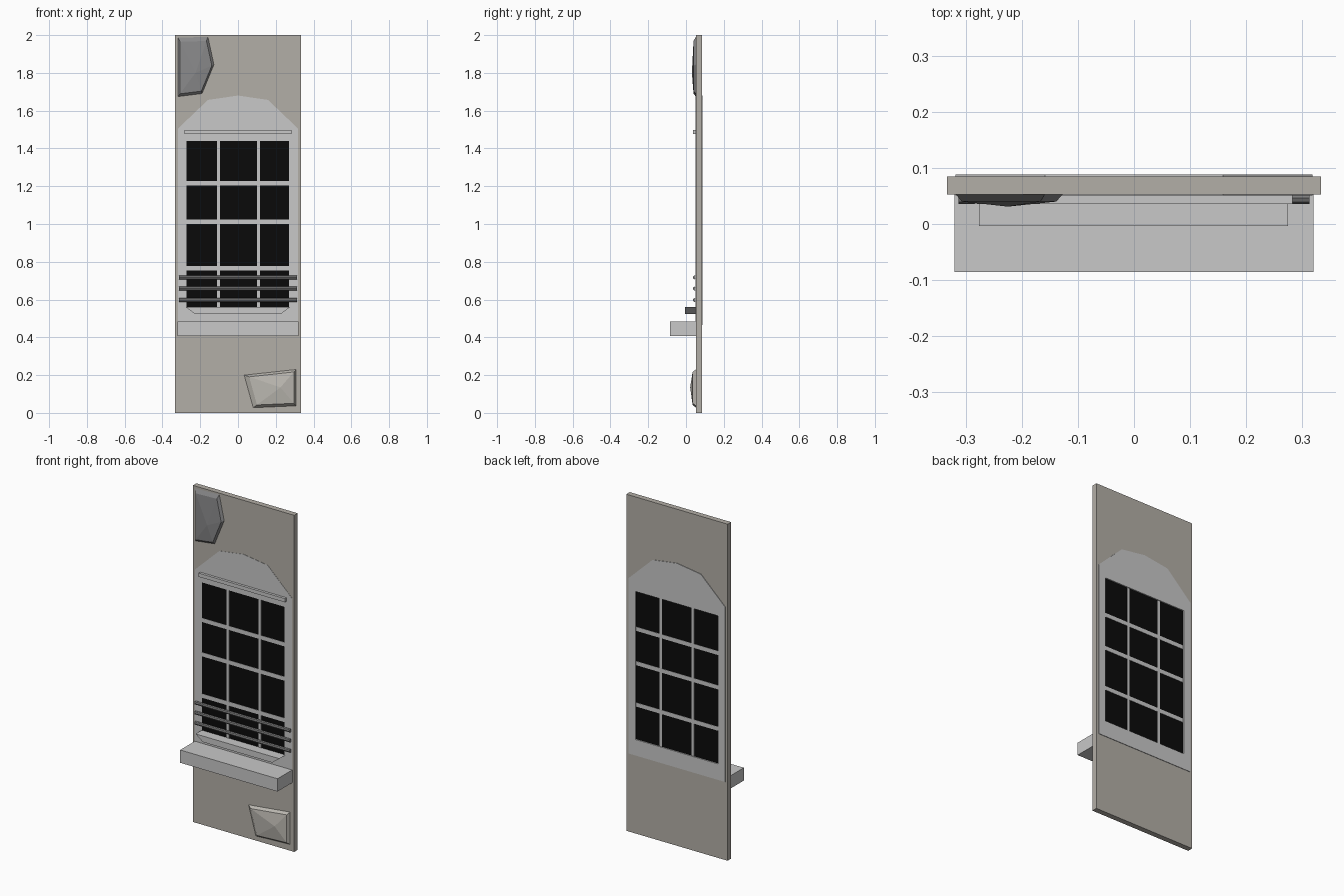
import bpy, bmesh, math
from mathutils import Matrix

if "Cube" in bpy.data.objects:
    bpy.data.objects.remove(bpy.data.objects["Cube"])


def mat(name, r, g, b):
    m = bpy.data.materials.new(name)
    m.diffuse_color = (r, g, b, 1)
    m.use_nodes = True
    m.node_tree.nodes["Principled BSDF"].inputs["Base Color"].default_value = m.diffuse_color
    return m


WALL = mat("warm_grey_plaster", 0.45, 0.425, 0.385)
TRIM = mat("light_grey_trim", 0.58, 0.58, 0.58)
GLASS = mat("black_glass", 0.003, 0.003, 0.003)
IRON = mat("grey_iron", 0.2, 0.2, 0.2)
DARK = mat("dark_grey_stone", 0.25, 0.25, 0.255)
PALE = mat("pale_stone", 0.50, 0.48, 0.44)


def finish(bm, name, material):
    bmesh.ops.recalc_face_normals(bm, faces=bm.faces[:])
    me = bpy.data.meshes.new(name)
    bm.to_mesh(me)
    bm.free()
    me.materials.append(material)
    ob = bpy.data.objects.new(name, me)
    bpy.context.collection.objects.link(ob)
    return ob


def prism(name, loops, y0, y1, material):
    """Outline in xz, with optional hole loops, extruded along y."""
    bm = bmesh.new()
    edges = []
    for loop in loops:
        vs = [bm.verts.new((x, y0, z)) for x, z in loop]
        edges += [bm.edges.new((vs[i], vs[i - 1])) for i in range(len(vs))]
    bmesh.ops.triangle_fill(bm, edges=edges, use_beauty=True, normal=(0, -1, 0))
    ext = bmesh.ops.extrude_face_region(bm, geom=bm.faces[:])["geom"]
    moved = [v for v in ext if isinstance(v, bmesh.types.BMVert)]
    bmesh.ops.translate(bm, verts=moved, vec=(0, y1 - y0, 0))
    return finish(bm, name, material)


def rect(x0, x1, z0, z1):
    return [(x0, z0), (x1, z0), (x1, z1), (x0, z1)]


def stone(name, outline, apex, y_ring, y_apex, shrink, material):
    """Faceted stone: base outline, raised bevel ring and a low apex."""
    bm = bmesh.new()
    ax, az = apex
    base = [bm.verts.new((x, 0.053, z)) for x, z in outline]
    ring = [bm.verts.new((x + (ax - x) * shrink, y_ring, z + (az - z) * shrink))
            for x, z in outline]
    top = bm.verts.new((ax, y_apex, az))
    for i in range(len(base)):
        bm.faces.new((base[i - 1], base[i], ring[i], ring[i - 1]))
        bm.faces.new((ring[i - 1], ring[i], top))
    bm.faces.new(base)
    return finish(bm, name, material)


# Wall with arched opening, and the arched surround that fills it
arch = [(-0.318, 0.465), (0.318, 0.465), (0.318, 1.505), (0.159, 1.657),
        (0, 1.68), (-0.159, 1.657), (-0.318, 1.505)]
opening = rect(-0.273, 0.271, 0.56, 1.44)
prism("wall", [rect(-0.333, 0.333, 0, 2), arch], 0.0525, 0.085, WALL)
prism("window_surround", [arch, opening], 0.051, 0.088, TRIM)

# Glass and glazing bars
prism("glass", [opening], 0.054, 0.081, GLASS)
for x in (-0.103, 0.108):
    prism("upright_glazing_bar", [rect(x - 0.008, x + 0.008, 0.56, 1.44)],
          0.052, 0.083, TRIM)
for z in (0.766, 1.012, 1.216):
    prism("cross_glazing_bar", [rect(-0.273, 0.271, z - 0.012, z + 0.012)],
          0.0522, 0.0828, TRIM)

# Ledges
prism("sill", [rect(-0.32, 0.32, 0.408, 0.484)], -0.086, 0.054, TRIM)
prism("inner_ledge", [[(-0.228, 0.524), (0.228, 0.524), (0.275, 0.56),
                       (-0.276, 0.56)]], -0.004, 0.06, TRIM)
prism("lintel_strip", [rect(-0.284, 0.283, 1.476, 1.498)], 0.036, 0.055, TRIM)

# Guard rails
for z in (0.717, 0.658, 0.597):
    bm = bmesh.new()
    bmesh.ops.create_cone(
        bm, cap_ends=True, segments=8, radius1=0.0105, radius2=0.0105, depth=0.625,
        matrix=Matrix.Translation((0, 0.0465, z)) @ Matrix.Rotation(math.pi / 2, 4, 'Y'))
    finish(bm, "guard_rail", IRON)

# Exposed stones
stone("upper_stone", [(-0.318, 1.987), (-0.159, 1.992), (-0.127, 1.844),
                      (-0.19, 1.69), (-0.318, 1.674)],
      (-0.225, 1.80), 0.040, 0.031, 0.12, DARK)
stone("lower_stone", [(0.032, 0.20), (0.307, 0.23), (0.307, 0.037), (0.08, 0.027)],
      (0.225, 0.135), 0.035, 0.022, 0.14, PALE)
